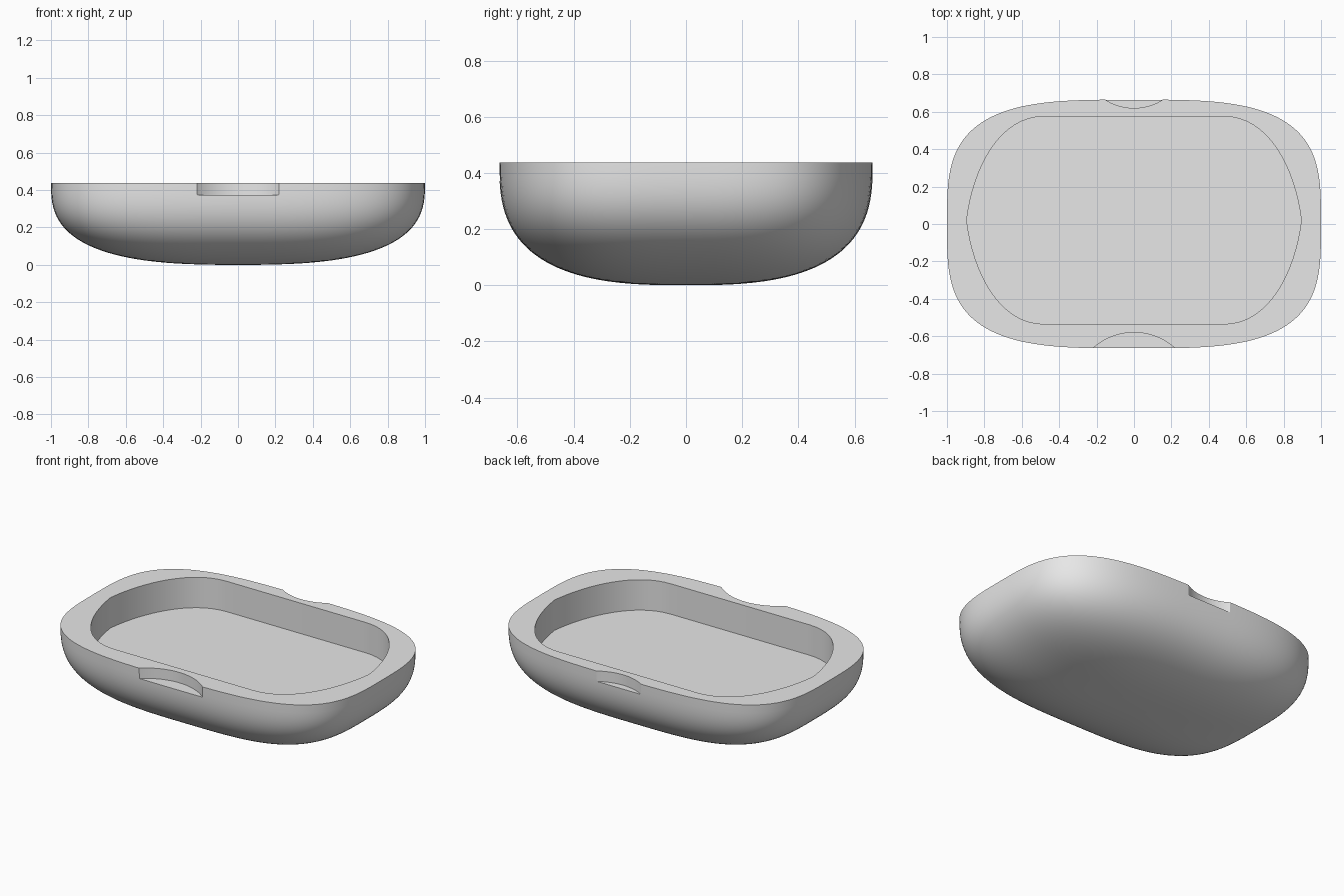
import bpy
import bmesh
import math

if "Cube" in bpy.data.objects:
    bpy.data.objects.remove(bpy.data.objects["Cube"], do_unlink=True)

HALF_X, HALF_Y, HEIGHT = 1.0, 0.665, 0.437
PLAN_POWER, SIDE_POWER = 3.4, 2.8
SEGMENTS, RINGS = 128, 32

grey = bpy.data.materials.new("plain grey")
grey.use_nodes = True
grey.diffuse_color = (0.8, 0.8, 0.8, 1)
grey.node_tree.nodes["Principled BSDF"].inputs["Base Color"].default_value = (0.8, 0.8, 0.8, 1)


def rounded(value, power):
    """Signed power used for superellipse curves."""
    return math.copysign(abs(value) ** (2 / power), value)


def loft(name, loops):
    """Closed solid through a stack of equal loops, bottom to top."""
    bm = bmesh.new()
    rings = [[bm.verts.new(p) for p in loop] for loop in loops]
    n = len(rings[0])
    for low, high in zip(rings, rings[1:]):
        for i in range(n):
            j = (i + 1) % n
            bm.faces.new((low[i], low[j], high[j], high[i]))
    bm.faces.new(rings[0][::-1])
    bm.faces.new(rings[-1])
    bmesh.ops.recalc_face_normals(bm, faces=bm.faces)
    mesh = bpy.data.meshes.new(name)
    bm.to_mesh(mesh)
    bm.free()
    mesh.materials.append(grey)
    obj = bpy.data.objects.new(name, mesh)
    bpy.context.collection.objects.link(obj)
    return obj


def prism(name, outline, bottom, top):
    return loft(name, [[(x, y, z) for x, y in outline] for z in (bottom, top)])


def bezier(a, b, c, d, t):
    s = 1 - t
    return s**3 * a + 3 * s * s * t * b + 3 * s * t * t * c + t**3 * d


# Rounded shell body
loops = []
for k in range(1, RINGS + 1):
    phi = math.pi / 2 * k / RINGS
    spread = rounded(math.sin(phi), SIDE_POWER)
    z = HEIGHT if k == RINGS else HEIGHT * (1 - rounded(math.cos(phi), SIDE_POWER))
    angles = [2 * math.pi * i / SEGMENTS for i in range(SEGMENTS)]
    loops.append([(HALF_X * spread * rounded(math.cos(a), PLAN_POWER),
                   HALF_Y * spread * rounded(math.sin(a), PLAN_POWER), z) for a in angles])
# Rest the lowest ring on the ground
loops[0] = [(x, y, 0) for x, y, z in loops[0]]
body = loft("tray_body", loops)

# Cavity outline: one quarter curve, mirrored to all four corners
STEPS = 16
quarter = [(bezier(0.48, 0.72, 0.86, 0.895, i / STEPS),
            bezier(0.555, 0.555, 0.28, 0, i / STEPS)) for i in range(STEPS + 1)]
right = quarter + [(x, -y) for x, y in quarter[-2::-1]]
outline = [(x, y + 0.02) for x, y in right + [(-x, y) for x, y in right[::-1]]]
cutters = [prism("cavity_cutter", outline, 0.247, 0.6)]

# Finger notches in the front and back rim
for name, y, radius in (("front_notch_cutter", -0.909, 0.329),
                        ("back_notch_cutter", 0.909, 0.289)):
    circle = [(radius * math.cos(2 * math.pi * i / 96),
               y + radius * math.sin(2 * math.pi * i / 96)) for i in range(96)]
    cutters.append(prism(name, circle, 0.372, 0.6))

bpy.ops.object.select_all(action="DESELECT")
bpy.context.view_layer.objects.active = body
body.select_set(True)
for cutter in cutters:
    cutter.hide_render = True
    mod = body.modifiers.new(cutter.name, "BOOLEAN")
    mod.operation = "DIFFERENCE"
    mod.solver = "EXACT"
    mod.object = cutter
    bpy.ops.object.modifier_apply(modifier=mod.name)
for cutter in cutters:
    bpy.data.objects.remove(cutter, do_unlink=True)

bpy.ops.object.shade_smooth_by_angle(angle=math.radians(30))
